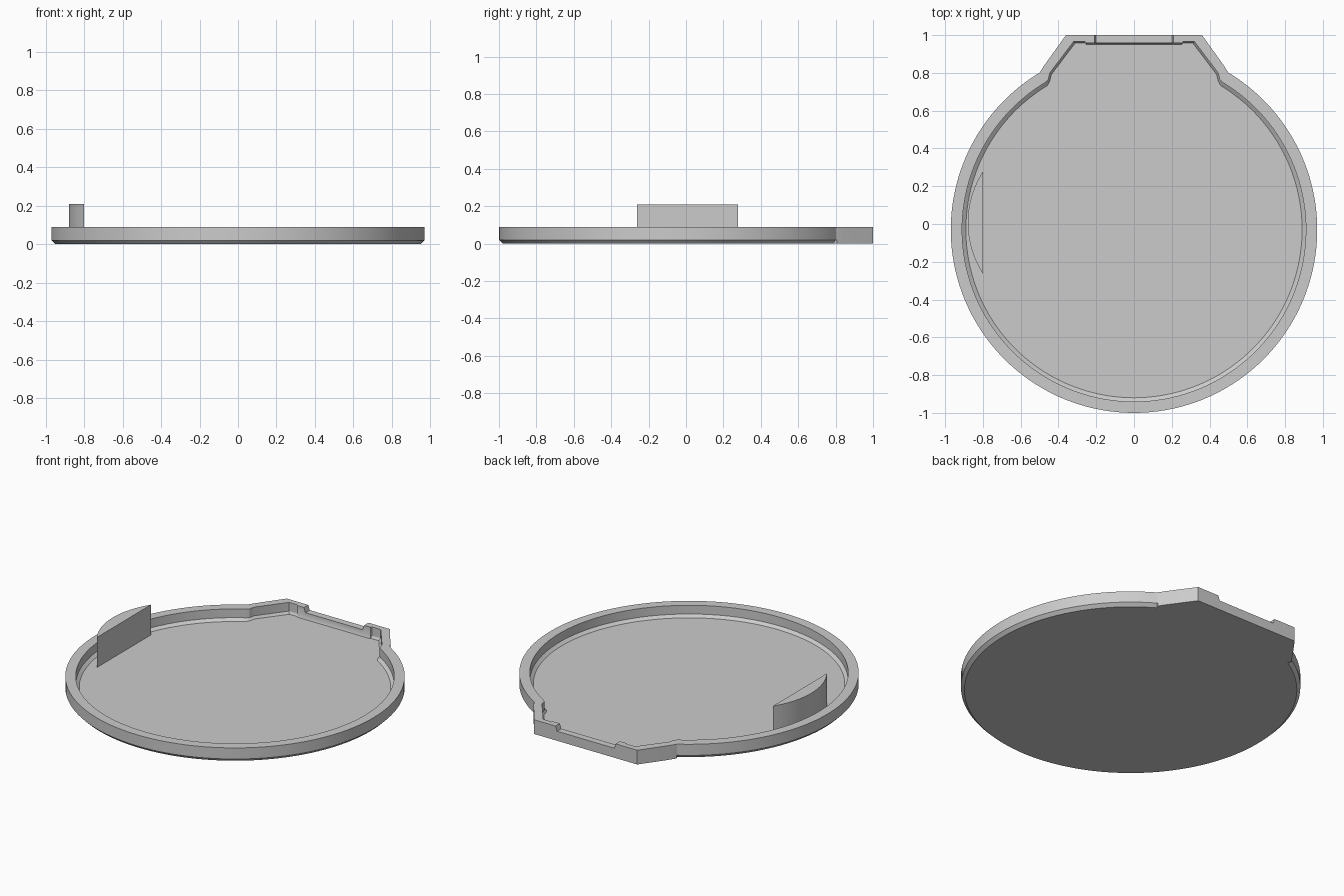
import bpy, bmesh, math

cube = bpy.data.objects.get("Cube")
if cube:
    bpy.data.objects.remove(cube, do_unlink=True)

grey = bpy.data.materials.new("plain grey")
grey.use_nodes = True
colour = (0.6, 0.6, 0.6, 1)
grey.diffuse_color = colour
grey.node_tree.nodes["Principled BSDF"].inputs["Base Color"].default_value = colour

CENTRE_Y = -0.03
RIM_Z, NOTCH_Z, FLOOR_Z = 0.09, 0.06, 0.02

# Right half of the back tab, from the round body to the notch
OUTER_TAB = [(0.497, 0.806), (0.47, 0.847), (0.36, 1), (0.27, 1), (0.255, 1), (0.21, 1), (0.2, 1)]
INNER_TAB = [(0.455, 0.762), (0.445, 0.8), (0.32, 0.965), (0.26, 0.965),
             (0.255, 0.957), (0.21, 0.957), (0.2, 0.957)]
FLOOR_TAB = [(x - 0.008, y - 0.008) for x, y in INNER_TAB[:4]] + [(x, y - 0.006) for x, y in INNER_TAB[4:]]


def outline(radius, tab, steps=120):
    """Round body joined to a mirrored tab, counter-clockwise."""
    start, end = math.radians(121), math.radians(419)
    pts = []
    for i in range(steps + 1):
        a = start + (end - start) * i / steps
        pts.append((radius * math.cos(a), CENTRE_Y + radius * math.sin(a)))
    return pts + tab + [(-x, y) for x, y in reversed(tab)]


def make_object(name, rings):
    """Skin a stack of rings and cap both ends."""
    bm = bmesh.new()
    loops = [[bm.verts.new(p) for p in ring] for ring in rings]
    n = len(loops[0])
    for low, high in zip(loops, loops[1:]):
        for i in range(n):
            j = (i + 1) % n
            bm.faces.new((low[i], low[j], high[j], high[i]))
    bm.faces.new(list(reversed(loops[0])))
    bm.faces.new(loops[-1])
    mesh = bpy.data.meshes.new(name)
    bm.to_mesh(mesh)
    bm.free()
    mesh.materials.append(grey)
    obj = bpy.data.objects.new(name, mesh)
    bpy.context.collection.objects.link(obj)
    bpy.ops.object.select_all(action="DESELECT")
    obj.select_set(True)
    bpy.context.view_layer.objects.active = obj
    bpy.ops.object.shade_smooth_by_angle(angle=math.radians(25))
    return obj


def flat(pts, z):
    return [(x, y, z) for x, y in pts]


def rim(pts):
    """Top edge, lowered at the notch in the back wall."""
    return [(x, y, NOTCH_Z if y > 0.9 and abs(x) < 0.205 else RIM_Z) for x, y in pts]


# Tray: chamfered underside, outer wall, rim, inner wall, sloped floor edge
outer = outline(0.97, OUTER_TAB)
inner = outline(0.91, INNER_TAB)
make_object("tray", [
    flat(outline(0.95, OUTER_TAB), 0),
    flat(outer, 0.02),
    rim(outer),
    rim(inner),
    flat(inner, 0.035),
    flat(outline(0.89, FLOOR_TAB), FLOOR_Z),
])

# Grip: upright block with a flat inner face and a curved outer face
HALF, DEPTH, FACE_X = 0.27, 0.08, -0.8
radius = (HALF ** 2 + DEPTH ** 2) / (2 * DEPTH)
spread = math.asin(HALF / radius)
arc = []
for i in range(25):
    a = math.pi - spread + 2 * spread * i / 24
    arc.append((FACE_X - DEPTH + radius + radius * math.cos(a), 0.007 + radius * math.sin(a)))
make_object("grip_block", [flat(arc, FLOOR_Z - 0.005), flat(arc, 0.21)])
